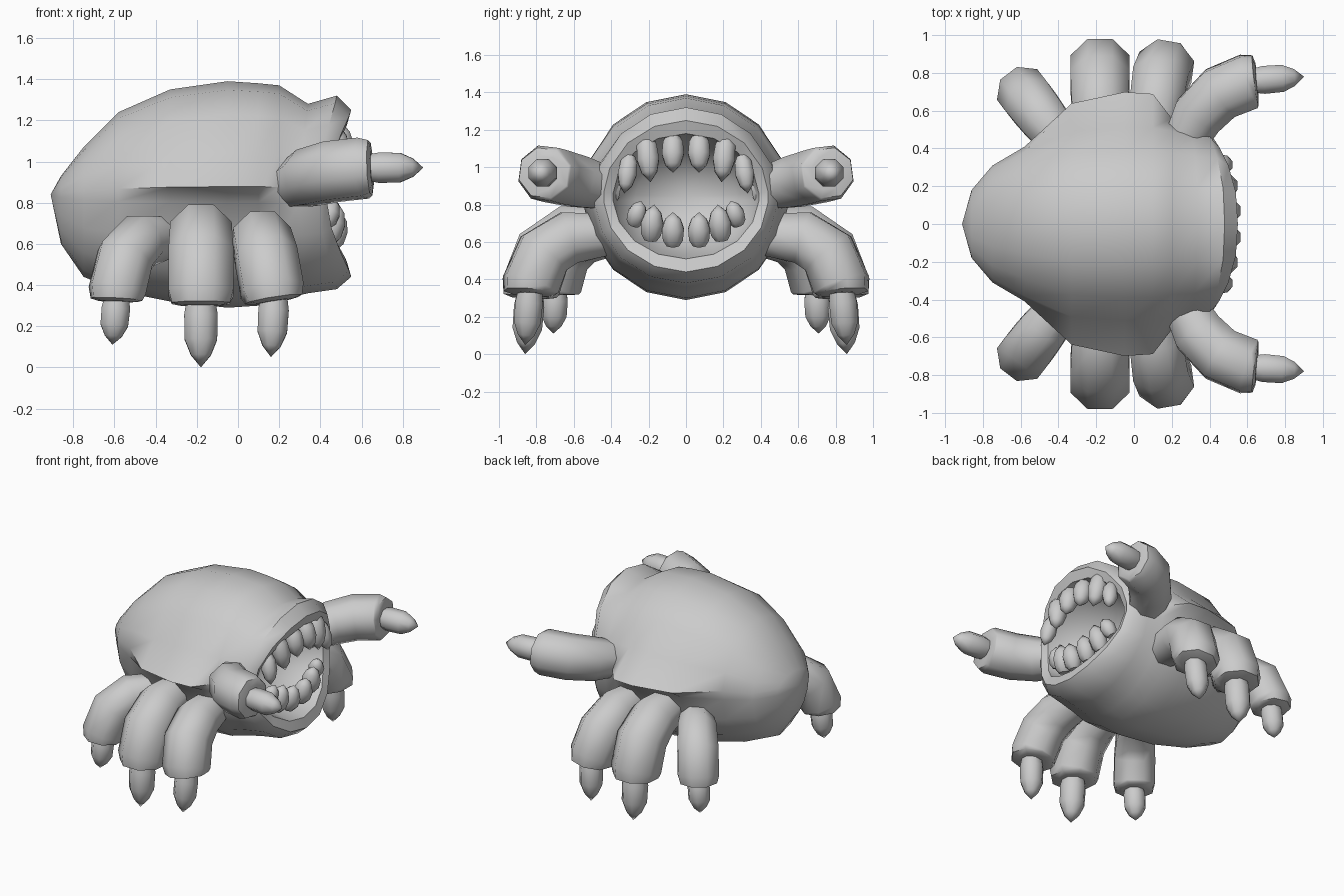
import bpy, bmesh, math
from mathutils import Vector

if "Cube" in bpy.data.objects:
    bpy.data.objects.remove(bpy.data.objects["Cube"])

MID = 0.84


def loft(name, rings, start=None, end=None):
    """Skin a list of closed rings; ends close to a point or a flat cap."""
    bm = bmesh.new()
    loops = [[bm.verts.new(p) for p in r] for r in rings]
    n = len(loops[0])
    for a, b in zip(loops, loops[1:]):
        for i in range(n):
            j = (i + 1) % n
            bm.faces.new((a[i], a[j], b[j], b[i]))
    for loop, tip in ((loops[0], start), (loops[-1], end)):
        if tip is None:
            bm.faces.new(loop)
        else:
            v = bm.verts.new(tip)
            for i in range(n):
                bm.faces.new((loop[i], loop[(i + 1) % n], v))
    bmesh.ops.recalc_face_normals(bm, faces=bm.faces)
    me = bpy.data.meshes.new(name)
    bm.to_mesh(me)
    bm.free()
    ob = bpy.data.objects.new(name, me)
    bpy.context.collection.objects.link(ob)
    bpy.ops.object.select_all(action='DESELECT')
    ob.select_set(True)
    bpy.context.view_layer.objects.active = ob
    bpy.ops.object.shade_smooth_by_angle(angle=math.radians(50))


def tube(name, pts, radii, tip=None, sides=8):
    """Round limb through the points, ending flat or in a tip."""
    rings, u = [], None
    for i, (p, r) in enumerate(zip(pts, radii)):
        nxt = pts[i + 1] if i + 1 < len(pts) else (tip or p)
        d = (nxt - pts[max(i - 1, 0)]).normalized()
        if u is None:
            u = d.cross(Vector((0, 0, 1)))
            if u.length < 0.3:
                u = d.cross(Vector((-1, 0, 0)))
        u = (u - d * u.dot(d)).normalized()
        w = d.cross(u)
        rings.append([p + r * (u * math.cos(t) + w * math.sin(t))
                      for t in (math.tau * (k + 0.5) / sides for k in range(sides))])
    loft(name, rings, end=tip)


def spike(name, a, b, r, profile):
    """Pointed claw or tooth from a to b; profile pairs are (position, radius)."""
    tube(name, [a.lerp(b, f) if f >= 0 else a + (b - a) * f for f, k in profile],
         [r * k for f, k in profile], tip=b)


def body_ring(x, top, bottom, ry, flare=0.0, bow=0.0):
    """Egg cross-section with an optional overhanging skirt at the sides."""
    half = []
    for deg in (90, 67.5, 45, 22, 4, -4, -24, -45, -67.5, -90):
        c, s = math.cos(math.radians(deg)), math.sin(math.radians(deg))
        y = ry * c + (flare if deg == 4 else 0)
        z = MID + s * ((top - MID) if s > 0 else (MID - bottom))
        half.append((x - bow * abs(c) ** 2.5, y, z))
    return half + [(a, -b, c) for a, b, c in half[-2:0:-1]]


# Body, lips and mouth cavity in one skin
BODY = (
    (-0.86, 0.93, 0.60, 0.18),
    (-0.75, 1.07, 0.44, 0.31),
    (-0.58, 1.24, 0.37, 0.41),
    (-0.33, 1.35, 0.32, 0.53, 0.11),
    (-0.05, 1.39, 0.29, 0.55, 0.15),
    (0.10, 1.38, 0.30, 0.55, 0.14),
    (0.20, 1.37, 0.33, 0.53, 0.03),
    (0.34, 1.28, 0.36, 0.51, 0, 0.04),
    (0.48, 1.32, 0.38, 0.49, 0, 0.09),
    (0.55, 1.25, 0.44, 0.44, 0, 0.12),
    (0.53, 1.18, 0.51, 0.39, 0, 0.12),
    (0.40, 1.15, 0.54, 0.37, 0, 0.06),
    (0.20, 1.04, 0.64, 0.27),
)
loft("body", [body_ring(*r) for r in BODY], start=(-0.91, 0, MID), end=(0.12, 0, MID))

# Limbs: shoulder, bend, cuff, claw tip, sleeve radius, claw radius
LIMBS = {
    "arm": ((.25, .40, .88), (.38, .74, .96), (.65, .76, .97), (.90, .78, .97), .155, .08),
    "front_leg": ((.10, .42, .64), (.12, .82, .67), (.175, .835, .32), (.16, .86, .05), .16, .08),
    "middle_leg": ((-.18, .42, .67), (-.18, .82, .70), (-.18, .835, .30), (-.18, .86, 0), .17, .088),
    "back_leg": ((-.36, .40, .63), (-.58, .69, .66), (-.59, .70, .32), (-.61, .71, .11), .145, .075),
}
SLEEVE = ((0, 0.75), (0.3, 0.95), (0.6, 1), (0.92, 1), (0.985, 0.9), (1, 0.6))
CLAW = ((-0.1, 0.85), (0.15, 1), (0.55, 0.97), (0.8, 0.6))
TOOTH = ((0, 0.55), (0.18, 0.9), (0.5, 1), (0.78, 0.7))
# Teeth: root y, root z, tip y, tip z (from the middle outwards)
TEETH = {
    "upper_tooth": ((.07, 1.17, .07, .97), (.215, 1.16, .19, .92), (.30, 1.06, .33, .86)),
    "lower_tooth": ((.07, .58, .07, .76), (.19, .61, .17, .80), (.28, .69, .24, .82)),
}

for side, tag in ((1, "left"), (-1, "right")):
    for name, (*pts, r, claw_r) in LIMBS.items():
        a, b, c, tip = (Vector((x, y * side, z)) for x, y, z in pts)
        tube(f"{tag}_{name}", [a.lerp(b, t).lerp(b.lerp(c, t), t) for t, k in SLEEVE],
             [r * k for t, k in SLEEVE])
        spike(f"{tag}_{name}_claw", c, tip, claw_r, CLAW)
    for name, teeth in TEETH.items():
        for i, (y0, z0, y1, z1) in enumerate(teeth):
            x = 0.485 - 0.4 * y0 ** 2 if z0 > MID else 0.455 - 0.4 * y0 ** 2
            spike(f"{tag}_{name}_{i + 1}", Vector((x, y0 * side, z0)),
                  Vector((x + 0.045, y1 * side, z1)), 0.064 - 0.01 * (i == 2), TOOTH)
